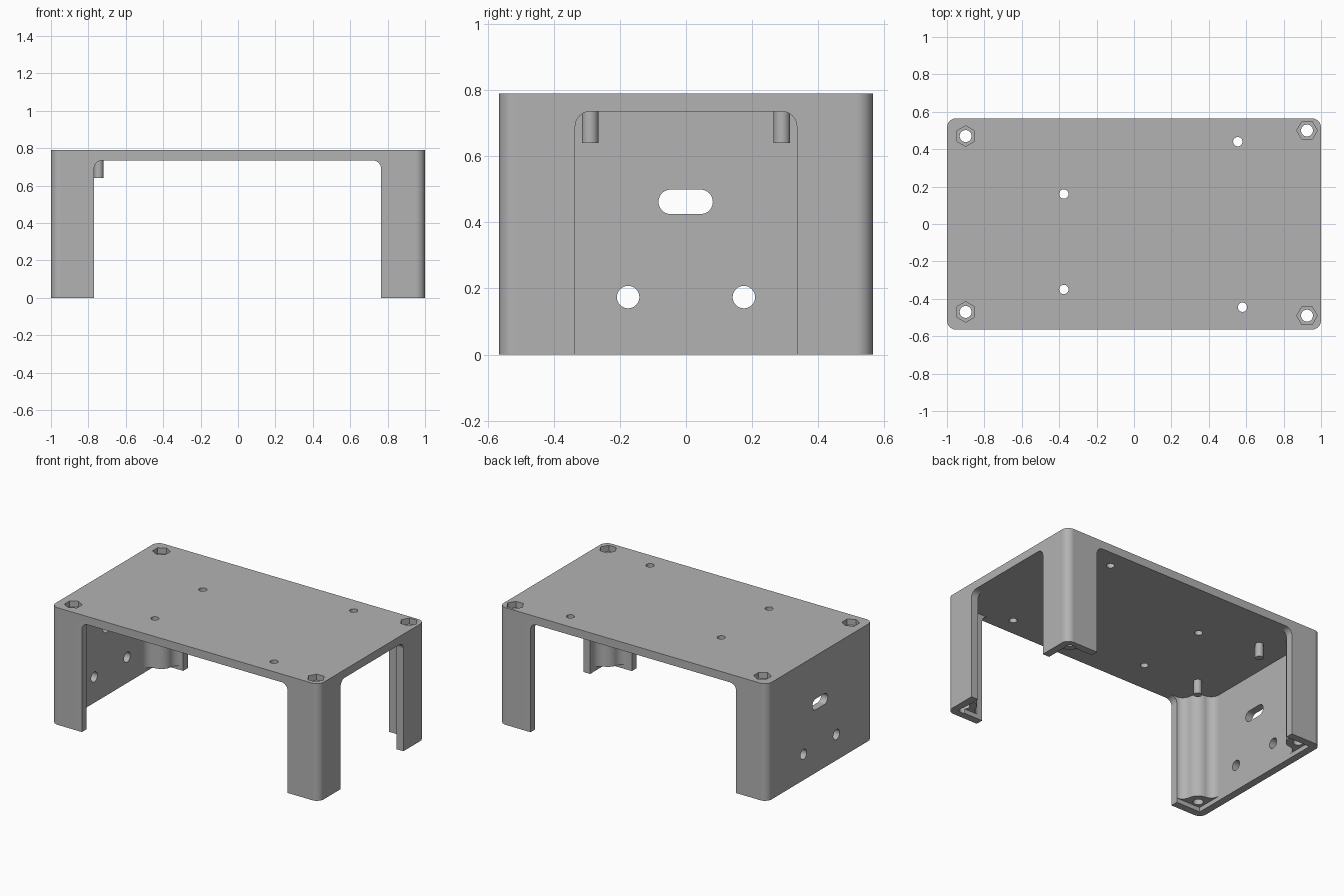
import bpy, bmesh
from math import pi, sin, cos, atan2, sqrt, radians

if "Cube" in bpy.data.objects:
    bpy.data.objects.remove(bpy.data.objects["Cube"], do_unlink=True)

HALF_X, HALF_Y, HEIGHT = 1.0, 0.565, 0.79
WALL, CEILING, CORNER = 0.05, 0.735, 0.05

grey = bpy.data.materials.new("plain_grey")
grey.use_nodes = True
colour = (0.45, 0.45, 0.45, 1)
grey.diffuse_color = colour
grey.node_tree.nodes["Principled BSDF"].inputs["Base Color"].default_value = colour


def arc(cx, cy, r, start, end, n=10):
    return [(cx + r * cos(start + (end - start) * i / n),
             cy + r * sin(start + (end - start) * i / n)) for i in range(n + 1)]


def circle(cx, cy, r, sides=32, start=0.0):
    return arc(cx, cy, r, start, start + 2 * pi, sides)[:-1]


def round_rect(x0, x1, y0, y1, r):
    return (arc(x1 - r, y0 + r, r, -pi / 2, 0) + arc(x1 - r, y1 - r, r, 0, pi / 2)
            + arc(x0 + r, y1 - r, r, pi / 2, pi) + arc(x0 + r, y0 + r, r, pi, 1.5 * pi))


def prism(name, points, lo, hi, axis="z"):
    """Extrude a 2D outline along an axis."""
    place = {"x": lambda a, b, t: (t, a, b),
             "y": lambda a, b, t: (a, t, b),
             "z": lambda a, b, t: (a, b, t)}[axis]
    bm = bmesh.new()
    rings = [[bm.verts.new(place(a, b, t)) for a, b in points] for t in (lo, hi)]
    for ring in rings:
        bm.faces.new(ring)
    for i in range(len(points)):
        j = (i + 1) % len(points)
        bm.faces.new((rings[0][i], rings[0][j], rings[1][j], rings[1][i]))
    bmesh.ops.remove_doubles(bm, verts=bm.verts, dist=1e-5)
    bmesh.ops.recalc_face_normals(bm, faces=bm.faces)
    mesh = bpy.data.meshes.new(name)
    bm.to_mesh(mesh)
    bm.free()
    mesh.materials.append(grey)
    ob = bpy.data.objects.new(name, mesh)
    bpy.context.collection.objects.link(ob)
    return ob


def combine(target, tool, operation="DIFFERENCE"):
    mod = target.modifiers.new("combine", "BOOLEAN")
    mod.operation, mod.solver, mod.object = operation, "EXACT", tool
    bpy.context.view_layer.objects.active = target
    bpy.ops.object.modifier_apply(modifier=mod.name)
    bpy.data.objects.remove(tool, do_unlink=True)


def column_outline(x, y, r=0.075, f=0.06):
    """Screw column in a corner, blended into both walls by fillets."""
    sx, sy = (1 if x > 0 else -1), (1 if y > 0 else -1)
    u, v = HALF_X - abs(x), HALF_Y - abs(y)

    def half(u, v):
        a = sqrt((r + f) ** 2 - (WALL + f - v) ** 2)
        fillet = arc(u + a, WALL + f, f, -pi / 2, atan2(v - WALL - f, -a))
        return [(u + a, 0.02)] + fillet, atan2(WALL + f - v, a)

    first, t1 = half(u, v)
    second, t2 = half(v, u)
    mirrored = [(b, a) for a, b in reversed(second)]
    pts = first + arc(u, v, r, t1, pi / 2 - t2, 16)[1:-1] + mirrored + [(0.02, 0.02)]
    return [(sx * (HALF_X - a), sy * (HALF_Y - b)) for a, b in pts]


# Hollow cover, open below
cover = prism("cover", round_rect(-HALF_X, HALF_X, -HALF_Y, HALF_Y, CORNER), 0, HEIGHT)
ix, iy = HALF_X - WALL, HALF_Y - WALL
combine(cover, prism("cavity", [(-ix, -iy), (ix, -iy), (ix, iy), (-ix, iy)], -0.1, CEILING))

# Corner screw columns
screws = [(-0.9, 0.47), (-0.9, -0.47), (0.925, 0.5), (0.925, -0.49)]
for x, y in screws:
    combine(cover, prism("column", column_outline(x, y), 0.03, 0.76), "UNION")

# Openings through front, back and one end
combine(cover, prism("long_opening", round_rect(-0.77, 0.765, -0.2, CEILING, 0.045), -0.8, 0.8, "y"))
combine(cover, prism("end_opening", round_rect(-0.335, 0.335, -0.2, CEILING, 0.045), 0.5, 1.2, "x"))

# Hanging pegs
for side in (-1, 1):
    combine(cover, prism("peg", circle(-0.745, side * 0.29, 0.025), 0.64, 0.76), "UNION")

# Screw holes with hexagonal nut pockets
for x, y in screws:
    combine(cover, prism("screw_hole", circle(x, y, 0.032), -0.1, 1))
    turn = pi / 2 if x < 0 else 0
    combine(cover, prism("nut_pocket", circle(x, y, 0.055, 6, turn), 0.75, 1))

# Small holes in the top
for x, y in [(-0.375, 0.16), (-0.375, -0.35), (0.555, 0.44), (0.58, -0.445)]:
    combine(cover, prism("top_hole", circle(x, y, 0.025), 0.6, 1))

# Slot and two round holes in the closed end
combine(cover, prism("slot", round_rect(-0.083, 0.081, 0.425, 0.499, 0.0369), -1.2, -0.85, "x"))
for side in (-1, 1):
    combine(cover, prism("end_hole", circle(side * 0.175, 0.174, 0.034), -1.2, -0.85, "x"))

# Smooth rounded surfaces, crisp edges
bpy.ops.object.select_all(action="DESELECT")
cover.select_set(True)
bpy.context.view_layer.objects.active = cover
bpy.ops.object.shade_smooth_by_angle(angle=radians(30))
weighted = cover.modifiers.new("weighted_normals", "WEIGHTED_NORMAL")
weighted.keep_sharp = True
